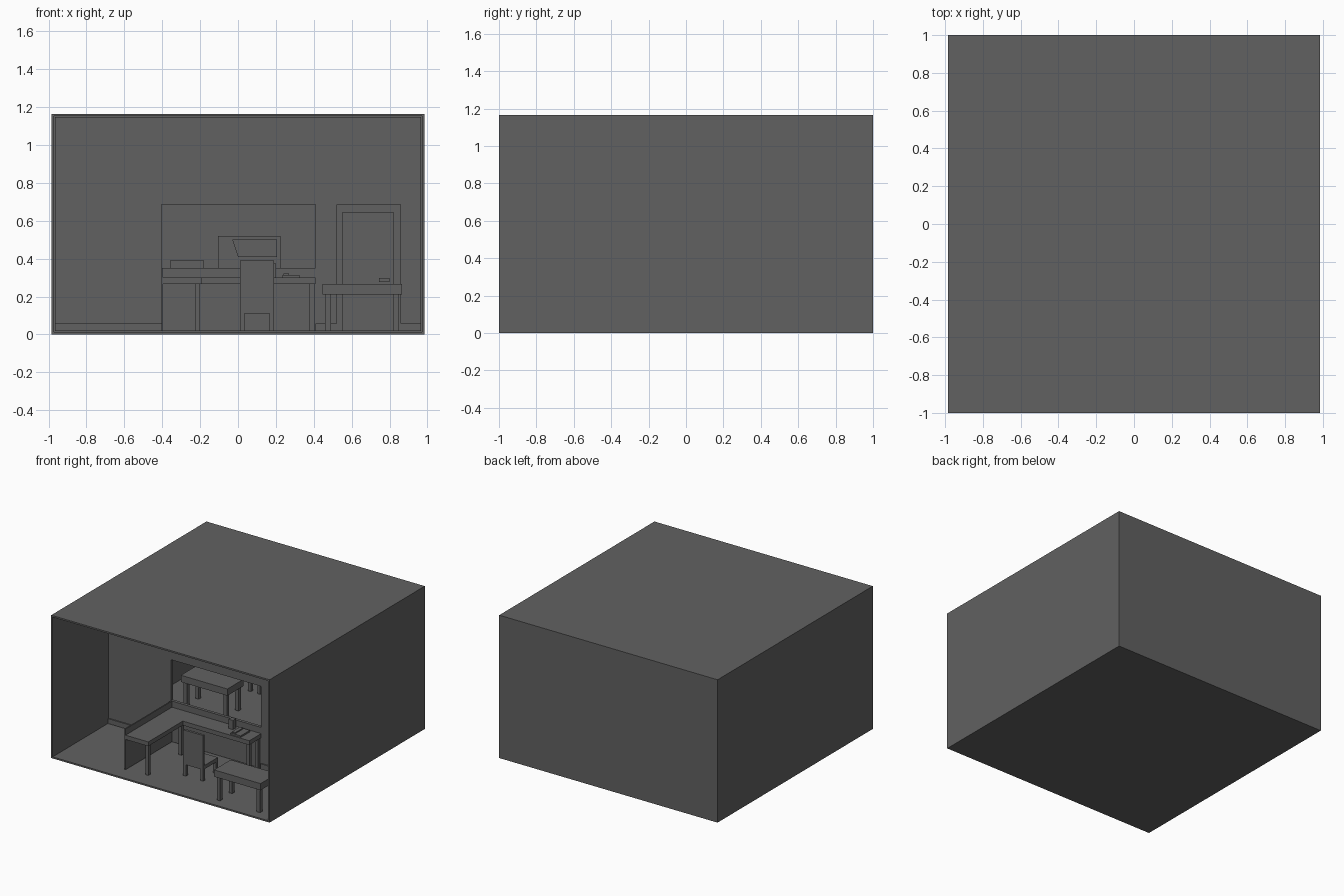
import bpy
import bmesh
from mathutils import Vector

if "Cube" in bpy.data.objects:
    bpy.data.objects.remove(bpy.data.objects["Cube"], do_unlink=True)

grey = bpy.data.materials.new("dark_grey")
grey.use_nodes = True
COLOUR = (0.12, 0.12, 0.12, 1)
grey.diffuse_color = COLOUR
for node in grey.node_tree.nodes:
    if node.type == 'BSDF_PRINCIPLED':
        node.inputs["Base Color"].default_value = COLOUR

FLOOR = 0.018
WALL_FRONT, WALL_BACK = -0.287, -0.262


def finish(name, bm):
    bmesh.ops.recalc_face_normals(bm, faces=bm.faces)
    mesh = bpy.data.meshes.new(name)
    bm.to_mesh(mesh)
    bm.free()
    mesh.materials.append(grey)
    obj = bpy.data.objects.new(name, mesh)
    bpy.context.scene.collection.objects.link(obj)
    return obj


def add_box(bm, x, y, z):
    """Add a box given as (low, high) ranges on each axis."""
    verts = bmesh.ops.create_cube(bm, size=1)["verts"]
    for v in verts:
        v.co = Vector([(a + b) / 2 + c * (b - a) for (a, b), c in zip((x, y, z), v.co)])


def boxes(name, *parts):
    bm = bmesh.new()
    for part in parts:
        add_box(bm, *part)
    return finish(name, bm)


def legs(name, x, y, top, size):
    """Four square legs inside the corners of a footprint."""
    spans = [[(r[0], r[0] + size), (r[1] - size, r[1])] for r in (x, y)]
    return boxes(name, *[(sx, sy, (FLOOR, top)) for sx in spans[0] for sy in spans[1]])


def low_table(name, x, y):
    boxes(name + "_top", (x, y, (0.21, 0.265)))
    legs(name + "_legs", (x[0] + 0.015, x[1] - 0.015), (y[0] + 0.015, y[1] - 0.015), 0.21, 0.03)


def chair(name, x, y, back_at_front):
    """Plain chair with its backrest on the front or rear edge of the seat."""
    x_span, y_span = (x, x + 0.18), (y, y + 0.19)
    back = (y, y + 0.02) if back_at_front else (y + 0.17, y + 0.19)
    boxes(name + "_seat", (x_span, y_span, (0.11, 0.14)))
    boxes(name + "_backrest", (x_span, back, (0.11, 0.39)))
    legs(name + "_legs", x_span, y_span, 0.11, 0.025)


# Room shell: a block hollowed out from its open front
bm = bmesh.new()
add_box(bm, (-0.985, 0.985), (-1, 1), (0, 1.165))
bm.normal_update()
front = [f for f in bm.faces if f.normal.y < -0.9]
bmesh.ops.inset_region(bm, faces=front, thickness=FLOOR)
inner = bmesh.ops.extrude_discrete_faces(bm, faces=front)["faces"]
bmesh.ops.translate(bm, verts=inner[0].verts[:], vec=(0, 1.98, 0))
finish("room_shell", bm)

# Dividing wall with a serving hatch
wall = boxes("dividing_wall", ((-0.967, 0.967), (WALL_FRONT, WALL_BACK), (FLOOR, 1.147)))
cutter = boxes("hatch_cutter", ((-0.405, 0.41), (-0.4, -0.1), (0.35, 0.685)))
cutter.hide_render = True
cut = wall.modifiers.new("hatch", 'BOOLEAN')
cut.object = cutter
cut.solver = 'EXACT'
bpy.context.view_layer.objects.active = wall
bpy.ops.object.modifier_apply(modifier=cut.name)
bpy.data.objects.remove(cutter, do_unlink=True)

# Skirting boards on the dividing wall
for name, span in (("left", (-0.967, -0.405)), ("middle", (0.41, 0.52)), ("right", (0.86, 0.967))):
    boxes("skirting_" + name, (span, (WALL_FRONT - 0.01, WALL_FRONT), (FLOOR, 0.058)))

# Door, frame and handle
frame_y = (WALL_FRONT - 0.015, WALL_BACK + 0.015)
boxes("door_frame",
      ((0.52, 0.553), frame_y, (FLOOR, 0.645)),
      ((0.82, 0.86), frame_y, (FLOOR, 0.645)),
      ((0.52, 0.86), frame_y, (0.645, 0.685)))
boxes("door_leaf", ((0.553, 0.82), (WALL_FRONT - 0.005, WALL_BACK + 0.005), (FLOOR, 0.645)))
boxes("door_handle", ((0.745, 0.80), (WALL_FRONT - 0.025, WALL_FRONT), (0.278, 0.297)))

# L-shaped desk with a side panel
bm = bmesh.new()
outline = [(-0.395, -0.885), (-0.19, -0.885), (-0.19, -0.44), (0.41, -0.44),
           (0.41, WALL_FRONT), (-0.395, WALL_FRONT)]
face = bm.faces.new([bm.verts.new((x, y, 0.265)) for x, y in outline])
top = bmesh.ops.extrude_face_region(bm, geom=[face])["geom"]
bmesh.ops.translate(bm, verts=[g for g in top if isinstance(g, bmesh.types.BMVert)], vec=(0, 0, 0.035))
finish("desk_top", bm)
boxes("desk_side_panel", ((-0.405, -0.395), (-0.885, WALL_FRONT), (FLOOR, 0.35)))
boxes("desk_legs", *[((x, x + 0.027), (y, y + 0.027), (FLOOR, 0.265))
                     for x, y in ((-0.227, -0.87), (-0.227, -0.44), (0.376, -0.43), (0.376, -0.32))])

# Desk items
boxes("telephone_base", ((0.235, 0.325), (-0.43, -0.31), (0.30, 0.313)))
boxes("telephone_handset", ((0.24, 0.27), (-0.42, -0.32), (0.313, 0.322)))
boxes("pen_holder", ((0.16, 0.20), (-0.35, -0.31), (0.30, 0.375)))

# Seating and low tables
chair("desk_chair", 0.01, -0.72, True)
for i, x in enumerate((-0.84, -0.60, -0.36)):
    chair("waiting_chair_%d" % (i + 1), x, 0.765, False)
low_table("front_table", (0.445, 0.865), (-0.945, -0.73))
low_table("waiting_table", (-0.705, -0.285), (0.27, 0.48))

# Rear cabinet with a slanted front plate
boxes("rear_cabinet", ((-0.105, 0.225), (0.72, 0.98), (FLOOR, 0.52)))
bm = bmesh.new()
plate = [(-0.03, 0.50), (0.205, 0.50), (0.205, 0.41), (0, 0.41)]
face = bm.faces.new([bm.verts.new((x, 0.72, z)) for x, z in plate])
geom = bmesh.ops.extrude_face_region(bm, geom=[face])["geom"]
bmesh.ops.translate(bm, verts=[g for g in geom if isinstance(g, bmesh.types.BMVert)], vec=(0, -0.008, 0))
finish("cabinet_plate", bm)
